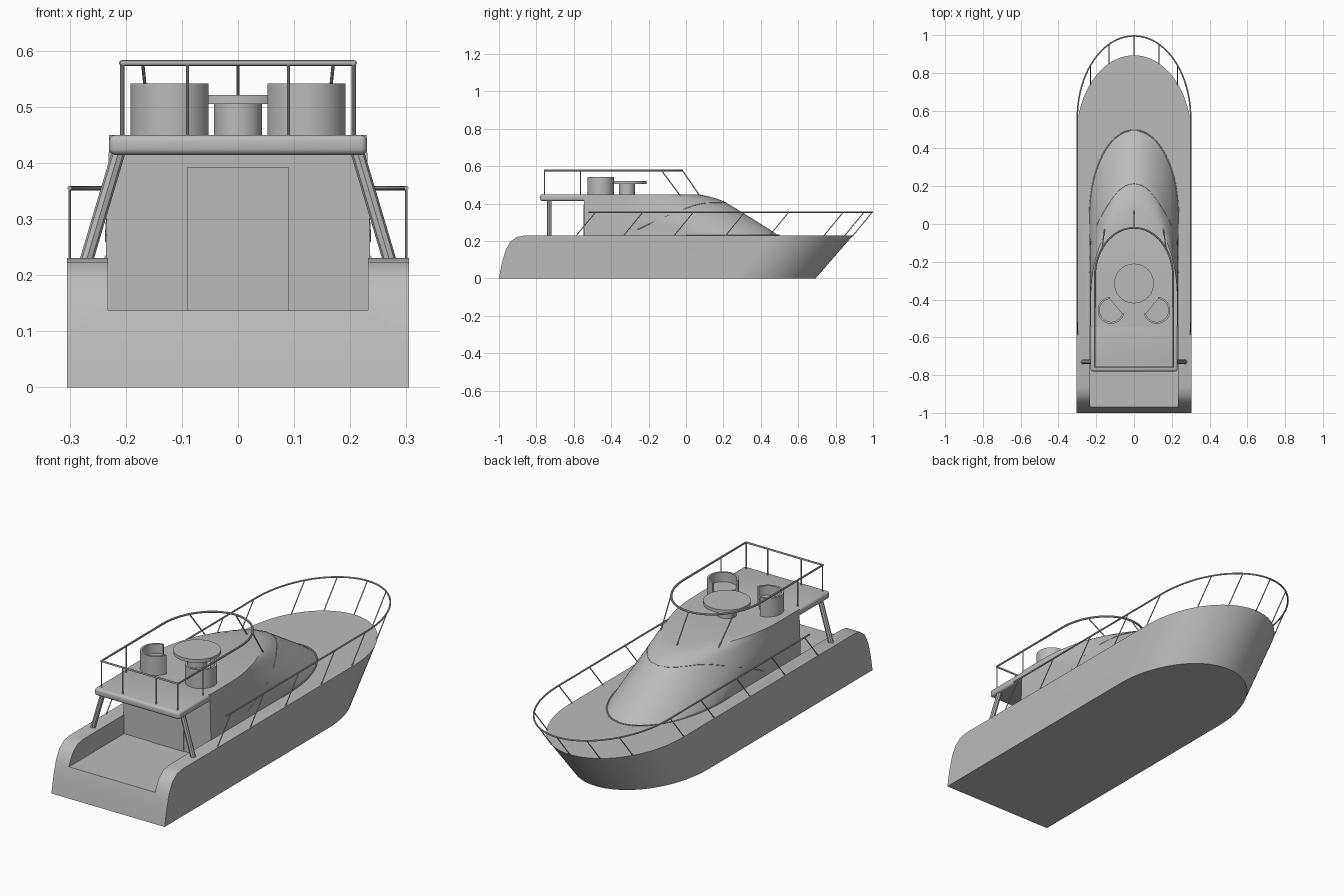
import bpy
import bmesh
from math import sin, cos, pi, radians, sqrt

if "Cube" in bpy.data.objects:
    bpy.data.objects.remove(bpy.data.objects["Cube"])

GREY = (0.5, 0.5, 0.5, 1)
grey = bpy.data.materials.new("light_grey")
grey.use_nodes = True
grey.diffuse_color = GREY
grey.node_tree.nodes["Principled BSDF"].inputs["Base Color"].default_value = GREY

DECK, FLOOR, ROOF, WALL = 0.23, 0.137, 0.45, -0.545


def finish(ob, angle=30):
    ob.data.materials.clear()
    ob.data.materials.append(grey)
    bpy.ops.object.select_all(action="DESELECT")
    ob.select_set(True)
    bpy.context.view_layer.objects.active = ob
    if ob.type == "CURVE":
        bpy.ops.object.convert(target="MESH")
    bpy.ops.object.shade_smooth_by_angle(angle=radians(angle))
    return bpy.context.view_layer.objects.active


def loft(name, rings):
    """Skin a stack of closed rings and cap both ends."""
    bm = bmesh.new()
    loops = [[bm.verts.new(p) for p in ring] for ring in rings]
    n = len(loops[0])
    for a, b in zip(loops, loops[1:]):
        for i in range(n):
            j = (i + 1) % n
            bm.faces.new((a[i], a[j], b[j], b[i]))
    bm.faces.new(loops[0])
    bm.faces.new(loops[-1])
    bmesh.ops.recalc_face_normals(bm, faces=bm.faces)
    mesh = bpy.data.meshes.new(name)
    bm.to_mesh(mesh)
    bm.free()
    ob = bpy.data.objects.new(name, mesh)
    bpy.context.collection.objects.link(ob)
    return ob


def extrude(name, outline, z0, z1):
    return loft(name, [[(x, y, z) for x, y in outline] for z in (z0, z1)])


def box(name, x, y0, y1, z0, z1):
    return extrude(name, [(-x, y0), (x, y0), (x, y1), (-x, y1)], z0, z1)


def arch(w, back, start, apex, n=40):
    """Plan outline: straight sides ending in a half ellipse."""
    curve = [(w * cos(pi * i / n), start + (apex - start) * sin(pi * i / n)) for i in range(n + 1)]
    return [(w, back)] + curve + [(-w, back)]


def tube(name, points, r, closed=False):
    cu = bpy.data.curves.new(name, "CURVE")
    cu.dimensions = "3D"
    cu.bevel_depth = r
    cu.bevel_resolution = 2
    cu.use_fill_caps = True
    sp = cu.splines.new("POLY")
    sp.points.add(len(points) - 1)
    for q, p in zip(sp.points, points):
        q.co = (*p, 1)
    sp.use_cyclic_u = closed
    ob = bpy.data.objects.new(name, cu)
    bpy.context.collection.objects.link(ob)
    return finish(ob)


def disc(name, x, y, z0, z1, r, n=48):
    ring = [(x + r * cos(2 * pi * i / n), y + r * sin(2 * pi * i / n)) for i in range(n)]
    return finish(extrude(name, ring, z0, z1))


def cut(ob, cutter):
    mod = ob.modifiers.new("cut", "BOOLEAN")
    mod.operation = "DIFFERENCE"
    mod.solver = "EXACT"
    mod.object = cutter
    bpy.context.view_layer.objects.active = ob
    bpy.ops.object.modifier_apply(modifier=mod.name)
    bpy.data.objects.remove(cutter)


# Hull with raked bow, rounded stern and open cockpit
def hull_ring(z):
    rake = -0.2 * (1 - z / DECK)
    return [(x, y, z) for x, y in arch(0.305, -1, 0.46 + rake, 0.893 + rake)]


hull = loft("hull", [hull_ring(0), hull_ring(DECK)])
stern = [(-1, 0), (-0.985, 0.08), (-0.965, 0.15), (-0.94, 0.195), (-0.905, 0.222),
         (-0.86, DECK), (-0.86, 0.3), (-1.1, 0.3), (-1.1, 0)]
cut(hull, loft("stern_cutter", [[(x, y, z) for y, z in stern] for x in (-0.5, 0.5)]))
cut(hull, box("cockpit_cutter", 0.232, -1.2, WALL, FLOOR, 0.4))
finish(hull)

# Cabin sections: height, half width, start of nose curve, nose tip
SECTIONS = [(0.229, 0.235, 0.05, 0.495), (0.26, 0.235, -0.03, 0.45), (0.31, 0.234, -0.15, 0.37),
            (0.35, 0.233, -0.26, 0.305), (0.38, 0.232, -0.33, 0.257), (0.405, 0.231, -0.38, 0.215),
            (0.425, 0.23, -0.4, 0.17), (0.44, 0.23, -0.4, 0.115), (ROOF, 0.23, -0.4, 0.065)]
cabin = loft("cabin", [[(x, y, z) for x, y in arch(w, WALL, s, a)] for z, w, s, a in SECTIONS])
finish(cabin, 35)


def cabin_x(y, z):
    """Half width of the cabin surface at a given point."""
    for lo, hi in zip(SECTIONS, SECTIONS[1:]):
        if lo[0] <= z <= hi[0]:
            t = (z - lo[0]) / (hi[0] - lo[0])
            w, s, a = [p + (q - p) * t for p, q in zip(lo[1:], hi[1:])]
            return w * sqrt(max(0, 1 - max(0, (y - s) / (a - s)) ** 2))


# Windscreen brow and base trim
brow = [(-0.26, 0.26), (-0.2, 0.29), (-0.1, 0.335), (0, 0.375), (0.06, 0.395), (0.1, 0.403),
        (0.14, 0.405), (0.18, 0.405), (0.205, 0.405)]
side = [(cabin_x(y, z), y, z) for y, z in brow]
tube("windscreen_brow", side + [(0, 0.215, 0.405)] + [(-x, y, z) for x, y, z in side[::-1]], 0.002)
trim = [(x, y, DECK + 0.002) for x, y in arch(0.235, 0, 0.05, 0.498)]
tube("windscreen_base_trim", trim, 0.003)

# Cabin door
finish(box("cabin_door", 0.09, WALL - 0.003, WALL + 0.002, FLOOR, 0.393))

# Flybridge overhang with rounded rim
overhang = box("flybridge_overhang", 0.23, -0.78, -0.5, 0.414, ROOF)
bevel = overhang.modifiers.new("round", "BEVEL")
bevel.width = 0.012
bevel.segments = 4
bpy.context.view_layer.objects.active = overhang
bpy.ops.object.modifier_apply(modifier="round")
finish(overhang)

# Overhang struts
for name, s in (("left", 1), ("right", -1)):
    tube(name + "_strut", [(s * 0.272, -0.73, 0.22), (s * 0.211, -0.73, 0.425)], 0.012)

# Flybridge rail and posts
TOP = 0.578
tube("flybridge_rail", [(x, y, TOP) for x, y in arch(0.207, -0.757, -0.28, -0.02)], 0.005, True)
for s in (1, -1):
    for x, y in ((0.205, -0.757), (0.09, -0.757), (0.207, -0.565)):
        tube("flybridge_post", [(s * x, y, 0.44), (s * x, y, TOP)], 0.003)
    tube("flybridge_front_post", [(s * 0.155, -0.025, 0.435), (s * 0.17, -0.132, TOP)], 0.003)
tube("flybridge_nose_post", [(0, 0.075, 0.44), (0, -0.02, TOP)], 0.003)

# Deck rail and slanted posts
RAIL, LEAN = 0.355, 0.103
rail = arch(0.3, -0.52, 0.46 + LEAN, 0.996)
tube("deck_rail", [(x, y, RAIL) for x, y in rail], 0.004)


def deck_post(x, y):
    tube("deck_rail_post", [(x, y - LEAN - 0.003, DECK - 0.004), (x, y, RAIL)], 0.0025)


for s in (1, -1):
    for y in (-0.483, -0.23, 0.04, 0.315, 0.55):
        deck_post(s * 0.3, y)
    for a in (40, 64):
        t = radians(a)
        deck_post(s * 0.3 * cos(t), 0.563 + 0.433 * sin(t))
deck_post(0, 0.996)

# Flybridge table
disc("table_top", 0, -0.315, 0.505, 0.521, 0.105)
disc("table_pedestal", 0, -0.315, 0.448, 0.506, 0.043)


# Tub seats: open curved back around a lower cushion, turned to the table
def arc(cx, cy, r, facing, n=32):
    half = radians(55)
    step = (2 * pi - 2 * half) / n
    return [(cx + r * cos(facing + half + i * step), cy + r * sin(facing + half + i * step))
            for i in range(n + 1)]


for name, s in (("left", 1), ("right", -1)):
    facing = radians(140 if s > 0 else 40)
    place = (s * 0.121, -0.457)
    outer, inner = arc(*place, 0.071, facing), arc(*place, 0.061, facing)
    finish(extrude(name + "_seat_back", outer + inner[::-1], 0.448, 0.541))
    finish(extrude(name + "_seat_cushion", inner, 0.448, 0.495))
